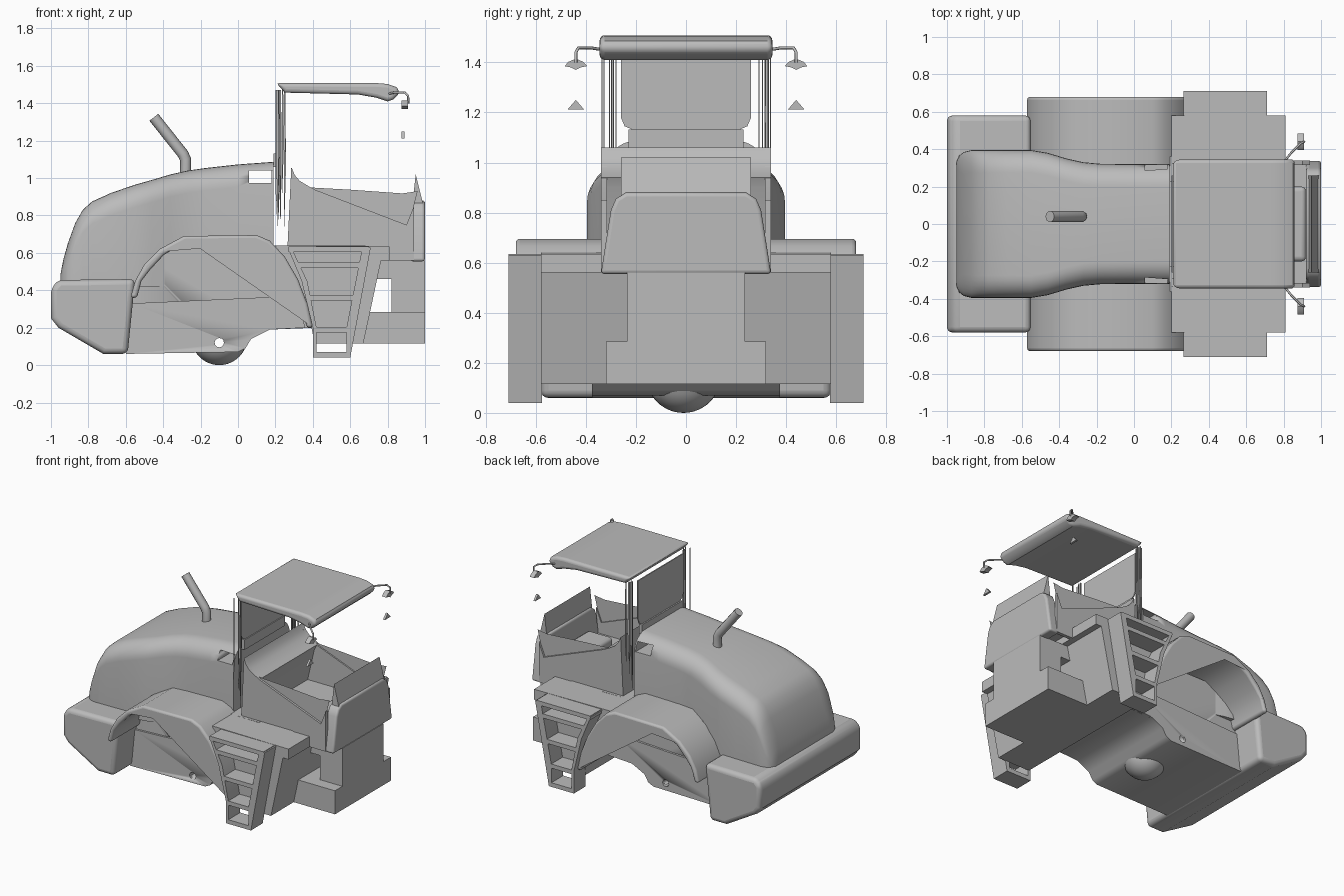
import bpy, bmesh, math, random
from mathutils import Vector

cube = bpy.data.objects.get("Cube")
if cube:
    bpy.data.objects.remove(cube, do_unlink=True)
random.seed(4)

grey = bpy.data.materials.new("plain_grey")
grey.use_nodes = True
grey.diffuse_color = (0.5, 0.5, 0.5, 1)
grey.node_tree.nodes["Principled BSDF"].inputs["Base Color"].default_value = (0.5, 0.5, 0.5, 1)


def finish(name, bm, bevel=0, smooth=True, recalc=True):
    if recalc:
        bmesh.ops.recalc_face_normals(bm, faces=bm.faces)
    mesh = bpy.data.meshes.new(name)
    bm.to_mesh(mesh)
    bm.free()
    ob = bpy.data.objects.new(name, mesh)
    bpy.context.collection.objects.link(ob)
    mesh.materials.append(grey)
    if bevel:
        mod = ob.modifiers.new("round", 'BEVEL')
        mod.width, mod.segments, mod.limit_method = bevel, 4, 'ANGLE'
        mod.angle_limit = math.radians(40)
    if smooth:
        bpy.ops.object.select_all(action='DESELECT')
        ob.select_set(True)
        bpy.context.view_layer.objects.active = ob
        bpy.ops.object.shade_smooth_by_angle(angle=math.radians(35))
    return ob


def prism(name, pts, a, b, bevel=0, axis='y'):
    """Extrude a profile along y (points are x, z) or along x (points are y, z)."""
    bm = bmesh.new()
    place = (lambda p, t: (p[0], t, p[1])) if axis == 'y' else (lambda p, t: (t, p[0], p[1]))
    rings = [[bm.verts.new(place(p, t)) for p in pts] for t in (a, b)]
    bm.faces.new(rings[0])
    bm.faces.new(rings[1][::-1])
    for i in range(len(pts)):
        j = (i + 1) % len(pts)
        bm.faces.new((rings[0][i], rings[0][j], rings[1][j], rings[1][i]))
    return finish(name, bm, bevel)


def box(name, x0, x1, y0, y1, z0, z1, bevel=0):
    return prism(name, [(x0, z0), (x1, z0), (x1, z1), (x0, z1)], y0, y1, bevel)


def tube(name, path, r, sides=12):
    curve = bpy.data.curves.new(name, 'CURVE')
    curve.dimensions = '3D'
    curve.bevel_depth, curve.bevel_resolution, curve.use_fill_caps = r, sides // 4, True
    sp = curve.splines.new('POLY')
    sp.points.add(len(path) - 1)
    for p, co in zip(sp.points, path):
        p.co = (*co, 1)
    ob = bpy.data.objects.new(name, curve)
    bpy.context.collection.objects.link(ob)
    curve.materials.append(grey)
    return ob


def cut(target, cutter):
    cutter.hide_render = True
    cutter.hide_set(True)
    mod = target.modifiers.new("opening", 'BOOLEAN')
    mod.object, mod.operation = cutter, 'DIFFERENCE'


# engine hood: lofted rounded sections (x, top height, half width)
stations = [(-.95, .48, .33), (-.935, .56, .365), (-.91, .65, .385), (-.87, .76, .395),
            (-.83, .83, .395), (-.78, .875, .395), (-.68, .92, .395), (-.55, .965, .395),
            (-.46, .99, .38), (-.36, 1.02, .35), (-.27, 1.04, .33), (-.18, 1.053, .322),
            (0, 1.073, .32), (.19, 1.087, .32)]
bm = bmesh.new()
rings = []
for x, h, w in stations:
    r = min(.12, (h - .42) * .6)
    half = [(w, .42)] + [(w - r + r * math.cos(a), h - r + r * math.sin(a))
                         for a in (math.pi / 2 * k / 7 for k in range(8))]
    section = half + [(-y, z) for y, z in reversed(half)]
    rings.append([bm.verts.new((x, y, z)) for y, z in section])
for p, q in zip(rings, rings[1:]):
    for i in range(len(p)):
        j = (i + 1) % len(p)
        bm.faces.new((p[i], p[j], q[j], q[i]))
bm.faces.new(rings[0])
bm.faces.new(rings[-1])
hood = finish("hood", bm)
cut(hood, box("hood_slot_cutter", .06, .18, -.5, .5, .975, 1.04))

# exhaust pipe
tube("exhaust", [(-.28, .04, .98), (-.28, .04, 1.1), (-.295, .04, 1.13), (-.45, .04, 1.325)], .03)

# rear counterweight
prism("counterweight", [(-1, .25), (-1, .41), (-.96, .455), (-.55, .46), (-.56, .36), (-.59, .06),
                        (-.72, .06), (-.96, .2)], -.58, .58, .035)

# chassis with an axle hole and the drum cap below
belly = [(-.6, .06), (0, .07), (.04, .09), (.07, .14), (.17, .19), (.42, .2), (.42, .64), (-.6, .64)]
chassis = prism("chassis", belly, -.36, .36)
skirt = [(-.6, .06), (0, .07), (.04, .09), (.07, .14), (.17, .19), (.36, .2), (.31, .37), (-.57, .33)]
hole = tube("axle_hole_cutter", [(-.1, -.5, .12), (-.1, .5, .12)], .025, 16)
bpy.ops.object.select_all(action='DESELECT')
hole.select_set(True)
bpy.context.view_layer.objects.active = hole
bpy.ops.object.convert(target='MESH')
hole = bpy.context.view_layer.objects.active
lower = prism("chassis_skirt", skirt, -.375, .375)
cut(chassis, hole)
cut(lower, hole)
bm = bmesh.new()
bmesh.ops.create_uvsphere(bm, u_segments=32, v_segments=24, radius=.15)
bmesh.ops.translate(bm, vec=(-.1, -.01, .15), verts=bm.verts)
bmesh.ops.delete(bm, geom=[v for v in bm.verts if v.co.z > .1], context='VERTS')
finish("drum_cap", bm)

# side tank and platform, front frame
prism("side_tank", [(.2, .64), (.22, .58), (.36, .36), (.41, .115), (.67, .115), (.765, .56),
                    (.81, .56), (.81, .635)], -.58, .58)
box("front_frame_base", .66, 1, -.32, .32, .115, .285)
box("front_frame_column", .82, 1, -.235, .235, .28, .56)
box("front_frame_beam", .7, .9, -.235, .235, .46, .56)

# fender arches, steps, cab sides and mirrors on both sides
outer = [(-.575, .36), (-.55, .45), (-.5, .54), (-.42, .62), (-.29, .69), (.1, .695), (.17, .665),
         (.25, .58), (.32, .46), (.37, .33), (.4, .2)]
inner = [(x * .93 - .005, z - .03 if z > .45 else z) for x, z in outer]
side_wall = [(.265, .64), (.285, 1.06), (.31, 1.0), (.38, .95), (.9, .75), (.94, .85),
             (.94, .56), (.68, .56), (.68, .64)]
for side, s in (("left", 1), ("right", -1)):
    prism(side + "_fender", outer + inner[::-1], s * .3, s * .68, .022)
    y0, y1 = s * .575, s * .71
    prism(side + "_step_front_rail", [(.665, .63), (.71, .63), (.6, .04), (.58, .04), (.58, .2)], y0, y1)
    prism(side + "_step_rear_rail", [(.265, .63), (.285, .63), (.37, .45), (.42, .2), (.42, .04),
                                     (.4, .04), (.4, .2), (.34, .45)], y0, y1)
    for i, (x0, x1, z) in enumerate([(.27, .7, .635), (.32, .65, .55), (.37, .63, .375),
                                     (.4, .6, .205), (.4, .6, .07)]):
        box(f"{side}_step_{i}", x0, x1, y0, y1, z - .03, z)
    prism(side + "_cab_wall", side_wall, s * .315, s * .34)
    # inward facing upper cab side
    bm = bmesh.new()
    top = [bm.verts.new((x, s * .325, z)) for x, z in
           [(.38, .95), (.9, .75), (.94, .85), (.96, .93), (.88, .918), (.6, .938)]]
    f = bm.faces.new(top)
    f.normal_update()
    if f.normal.y * s > 0:
        f.normal_flip()
    finish(side + "_cab_inner_side", bm, smooth=False, recalc=False)
    # slender split pillar strips
    for i in range(9):
        x, w = random.uniform(.2, .25), random.uniform(.004, .012)
        y, low = s * random.uniform(.28, .34), random.uniform(.65, .95)
        prism(f"{side}_pillar_strip_{i}", [(x, low), (x + w, random.uniform(1.0, 1.2)),
                                           (x + w * .6, 1.47), (x, 1.47)], y, y + .004)
    # mirror arm, shell and lower cone
    tube(side + "_mirror_arm", [(.8, s * .33, 1.45), (.84, s * .38, 1.458), (.89, s * .43, 1.458),
                                (.91, s * .44, 1.44), (.91, s * .44, 1.4)], .006, 8)
    shell = [(-.045, 1.385), (-.03, 1.402), (0, 1.415), (.03, 1.402), (.045, 1.385), (.02, 1.38), (0, 1.37),
             (-.02, 1.38)]
    prism(side + "_mirror_shell", [(s * .44 + y, z) for y, z in shell], .875, .91, axis='x')
    prism(side + "_mirror_cone", [(s * .44 - .033, 1.212), (s * .44 + .033, 1.212), (s * .44, 1.25)],
          .875, .89, axis='x')

# cab tub: rear cowl sweeping down, floor, front shell and dash panel
prism("rear_cowl", [(.265, .64), (.285, 1.06), (.3, 1.02), (.33, .985), (.38, .955), (.41, .94),
                    (.39, .9), (.33, .64)], -.34, .34)
box("cab_floor", .3, .95, -.32, .32, .61, .67)
box("cab_pad", .72, .92, -.2, .2, .66, .74, .025)
prism("front_shell", [(-.34, .555), (.34, .555), (.33, .62), (.3, .81), (.28, .855), (.24, .88),
                      (-.24, .88), (-.28, .855), (-.3, .81), (-.33, .62)], .92, 1, .015, axis='x')
prism("dash_panel", [(.93, .84), (.95, 1.02), (.975, .92), (.99, .86)], -.26, .26)

# rear cab pane with rounded lower corners
pane = [(-.26, 1.46), (-.26, 1.18), (-.245, 1.145), (-.21, 1.13)]
prism("rear_pane", pane + [(-y, z) for y, z in reversed(pane)], .2, .208, axis='x')
box("rear_sill", .19, .215, -.23, .23, 1.06, 1.132)

# roof with drooping front lip
roof = prism("roof", [(.205, 1.508), (.25, 1.457), (.64, 1.447), (.74, 1.43), (.8, 1.41), (.83, 1.42),
                      (.865, 1.455), (.85, 1.485), (.8, 1.503), (.74, 1.508)], -.345, .345)
mod = roof.modifiers.new("round", 'BEVEL')
mod.width, mod.segments, mod.limit_method = .02, 4, 'ANGLE'
mod.angle_limit = math.radians(60)
